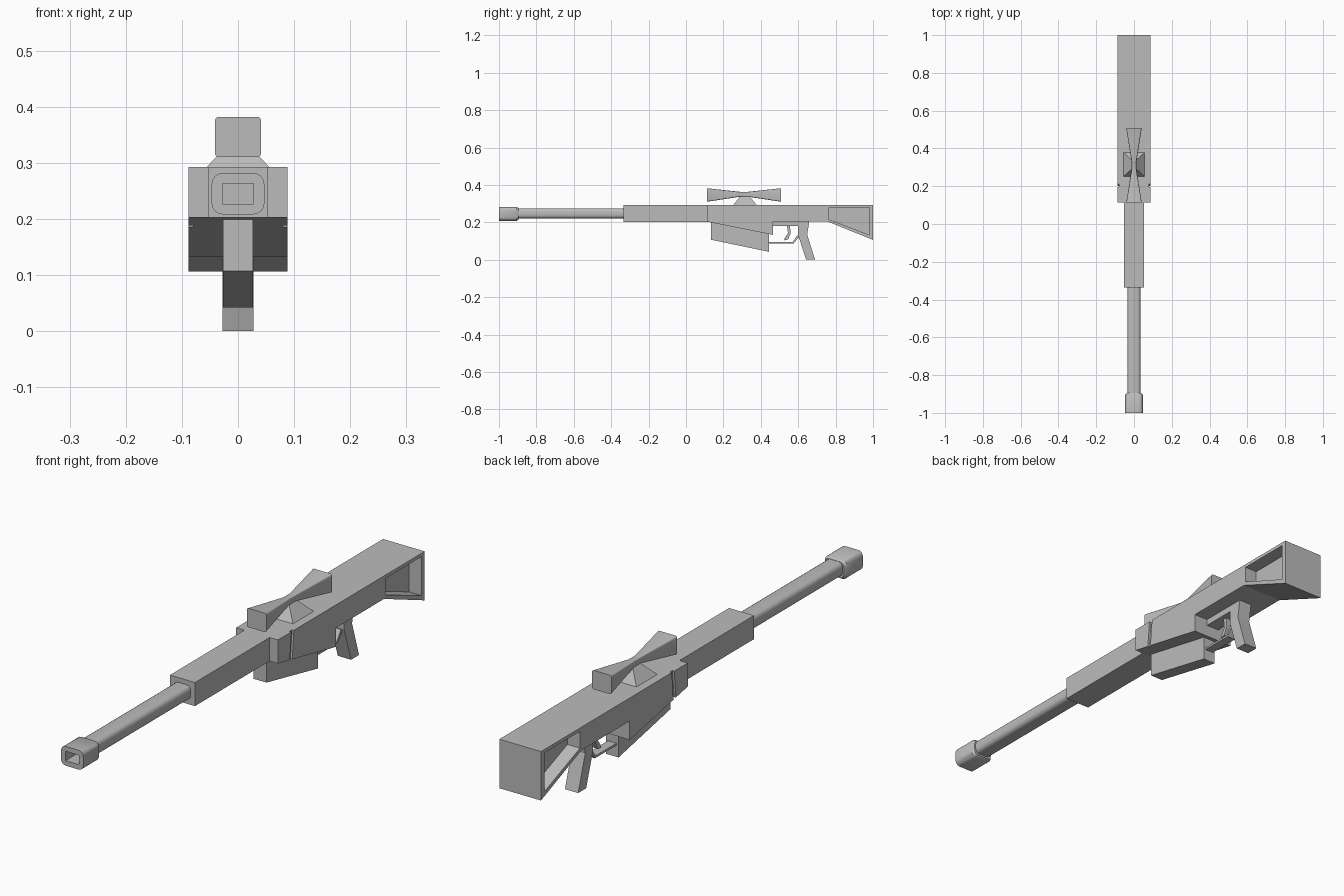
import bpy, bmesh, math

cube = bpy.data.objects.get("Cube")
if cube:
    bpy.data.objects.remove(cube, do_unlink=True)

grey = bpy.data.materials.new("plain grey")
grey.use_nodes = True
grey.diffuse_color = (0.5, 0.5, 0.5, 1)
grey.node_tree.nodes["Principled BSDF"].inputs["Base Color"].default_value = (0.5, 0.5, 0.5, 1)


def finish(name, bm, smooth=False):
    bmesh.ops.recalc_face_normals(bm, faces=bm.faces)
    mesh = bpy.data.meshes.new(name)
    bm.to_mesh(mesh)
    bm.free()
    mesh.materials.append(grey)
    obj = bpy.data.objects.new(name, mesh)
    bpy.context.collection.objects.link(obj)
    if smooth:
        bpy.ops.object.select_all(action='DESELECT')
        obj.select_set(True)
        bpy.context.view_layer.objects.active = obj
        bpy.ops.object.shade_smooth_by_angle(angle=math.radians(35))
    return obj


def bridge(bm, rings):
    """Skin a list of equal vertex rings and cap both ends."""
    n = len(rings[0])
    for a, b in zip(rings, rings[1:]):
        for i in range(n):
            j = (i + 1) % n
            bm.faces.new((a[i], a[j], b[j], b[i]))
    bm.faces.new(rings[0])
    bm.faces.new(rings[-1])


def prism(name, profile, x0, x1):
    """Extrude a side profile of (y, z) points from x0 to x1."""
    bm = bmesh.new()
    bridge(bm, [[bm.verts.new((x, y, z)) for y, z in profile] for x in (x0, x1)])
    return finish(name, bm)


def box(name, hx, y0, y1, z0, z1):
    return prism(name, [(y0, z0), (y1, z0), (y1, z1), (y0, z1)], -hx, hx)


def rounded_loft(name, sections, steps=4):
    """Loft rounded rectangles given as (y, half width, z centre, half height, radius)."""
    bm = bmesh.new()
    rings = []
    for y, hx, zc, hz, r in sections:
        ring = []
        for corner, (sx, sz) in enumerate([(1, 1), (-1, 1), (-1, -1), (1, -1)]):
            for k in range(steps + 1):
                a = (corner + k / steps) * math.pi / 2
                ring.append(bm.verts.new((sx * (hx - r) + r * math.cos(a), y,
                                          zc + sz * (hz - r) + r * math.sin(a))))
        rings.append(ring)
    bridge(bm, rings)
    return finish(name, bm, smooth=True)


def cut(target, cutter):
    cutter.hide_render = True
    mod = target.modifiers.new("cut", 'BOOLEAN')
    mod.operation = 'DIFFERENCE'
    mod.solver = 'EXACT'
    mod.object = cutter
    bpy.context.view_layer.objects.active = target
    bpy.ops.object.modifier_apply(modifier=mod.name)
    bpy.data.objects.remove(cutter, do_unlink=True)


# Receiver and stock in one long profile
HX = 0.088
body = prism("receiver_and_stock", [
    (0.115, 0.203), (0.115, 0.293), (1.0, 0.293), (1.0, 0.106), (0.755, 0.205),
    (0.465, 0.205), (0.465, 0.133)], -HX, HX)

# Stock pockets and slanted side grooves, on both sides
pocket = [(0.765, 0.28), (0.98, 0.28), (0.98, 0.132), (0.765, 0.216)]
groove = [(0.198, 0.31), (0.213, 0.31), (0.2, 0.17), (0.185, 0.17)]
for side in (-1, 1):
    cut(body, prism("pocket_cutter", pocket, side * 0.035, side * 0.12))
    cut(body, prism("groove_cutter", groove, side * 0.08, side * 0.12))

# Fore-end, barrel and hollow muzzle
box("fore_end", 0.053, -0.335, 0.13, 0.203, 0.293)
rounded_loft("barrel", [(-0.91, 0.035, 0.248, 0.027, 0.018),
                        (-0.32, 0.035, 0.248, 0.027, 0.018)])
rounded_loft("muzzle", [(-0.895, 0.040, 0.245, 0.031, 0.018),
                        (-0.905, 0.047, 0.245, 0.037, 0.02),
                        (-1.0, 0.047, 0.245, 0.037, 0.02),
                        (-1.0, 0.028, 0.245, 0.018, 0.001),
                        (-0.92, 0.028, 0.245, 0.018, 0.001)])

# Scope flared at both ends, on a tapered mount
rounded_loft("scope", [(0.112, 0.041, 0.346, 0.036, 0.007),
                       (0.29, 0.013, 0.35, 0.013, 0.004),
                       (0.33, 0.013, 0.35, 0.013, 0.004),
                       (0.508, 0.041, 0.346, 0.036, 0.007)])
bm = bmesh.new()
bridge(bm, [[bm.verts.new((sx * hx, 0.315 + sy * hy, z))
             for sx, sy in ((1, 1), (-1, 1), (-1, -1), (1, -1))]
            for hx, hy, z in ((0.058, 0.065, 0.29), (0.01, 0.022, 0.342))])
finish("scope_mount", bm)

# Magazine
prism("magazine", [(0.133, 0.21), (0.445, 0.15), (0.445, 0.042), (0.133, 0.107)],
      -0.027, 0.027)

# Trigger group
box("trigger_housing", 0.028, 0.45, 0.61, 0.18, 0.21)
prism("trigger", [(0.54, 0.185), (0.555, 0.185), (0.56, 0.14), (0.545, 0.108),
                  (0.525, 0.104), (0.528, 0.116), (0.545, 0.142)], -0.009, 0.009)
prism("trigger_guard", [(0.44, 0.094), (0.57, 0.094), (0.595, 0.13), (0.61, 0.13),
                        (0.61, 0.122), (0.6, 0.118), (0.575, 0.086), (0.44, 0.086)],
      -0.018, 0.018)

# Pistol grip
prism("grip", [(0.6, 0.21), (0.66, 0.21), (0.648, 0.135), (0.69, 0.0),
               (0.642, 0.0), (0.6, 0.13)], -0.028, 0.028)
